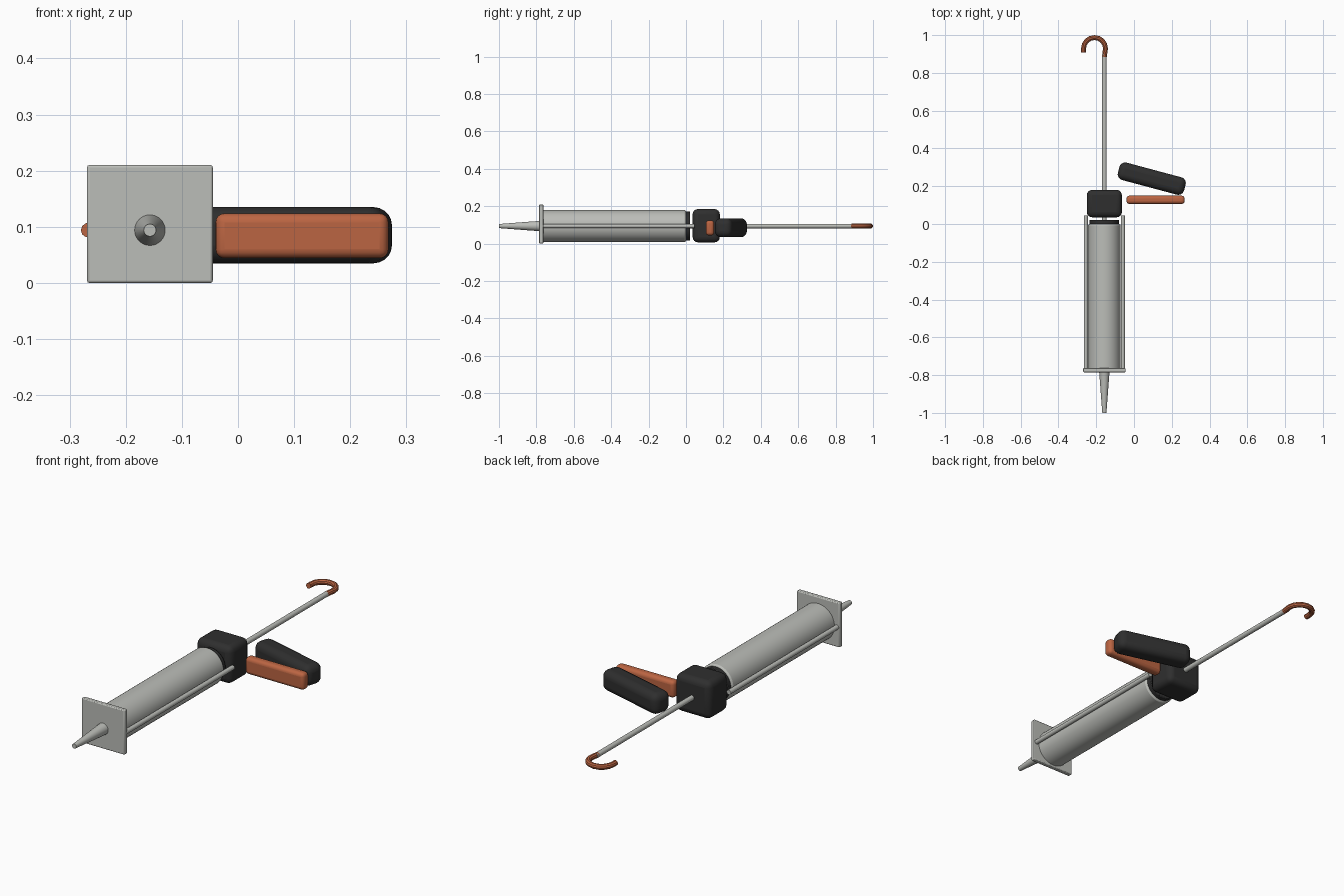
import bpy, math
from mathutils import Vector

if "Cube" in bpy.data.objects:
    bpy.data.objects.remove(bpy.data.objects["Cube"])

AX, AZ = -0.157, 0.094      # long axis of the tool


def material(name, rgb):
    m = bpy.data.materials.new(name)
    m.diffuse_color = (*rgb, 1)
    m.use_nodes = True
    m.node_tree.nodes["Principled BSDF"].inputs["Base Color"].default_value = m.diffuse_color
    return m


METAL = material("light grey metal", (0.50, 0.51, 0.48))
DARK = material("charcoal plastic", (0.028, 0.028, 0.028))
ORANGE = material("burnt orange plastic", (0.50, 0.13, 0.055))


def finish(ob, name, mat, bevel=0, segments=3):
    ob.name = name
    ob.data.materials.append(mat)
    bpy.ops.object.shade_smooth_by_angle(angle=math.radians(35))
    if bevel:
        b = ob.modifiers.new("Rounded edges", 'BEVEL')
        b.width, b.segments = bevel, segments
        b.limit_method = 'ANGLE'
        b.angle_limit = math.radians(40)
    return ob


def box(name, centre, size, mat, bevel, segments=3, turn=0):
    bpy.ops.mesh.primitive_cube_add(size=1, location=centre, rotation=(0, 0, turn))
    ob = bpy.context.object
    ob.scale = size
    bpy.ops.object.transform_apply(location=False, rotation=False, scale=True)
    return finish(ob, name, mat, bevel, segments)


def bar(name, x, y0, y1, r0, r1, mat, sides=32, bevel=0):
    # Round bar or cone running along y, radius r0 at y0 and r1 at y1
    bpy.ops.mesh.primitive_cone_add(vertices=sides, radius1=r1, radius2=r0, depth=y1 - y0,
                                    location=(x, (y0 + y1) / 2, AZ),
                                    rotation=(math.pi / 2, 0, 0))
    return finish(bpy.context.object, name, mat, bevel, 2)


# Barrel, nozzle, collar and plunger rod
bar("barrel", AX, -0.77, 0.0, 0.086, 0.086, METAL, 48, 0.008)
bar("nozzle", AX, -1.0, -0.775, 0.011, 0.028, METAL)
bar("rear_collar", AX, -0.02, 0.022, 0.078, 0.078, DARK, 48, 0.003)
bar("plunger_rod", AX, 0.0, 0.90, 0.012, 0.012, METAL, 20)

# Frame: front plate and two side rails
box("front_plate", (AX, -0.774, 0.105), (0.224, 0.022, 0.21), METAL, 0.004, 2)
for side, label in ((-1, "left"), (1, "right")):
    bar(label + "_rail", AX + side * 0.098, -0.77, 0.045, 0.011, 0.011, METAL, 20)

# Body, grip and trigger
box("body_block", (AX, 0.108, 0.096), (0.186, 0.145, 0.178), DARK, 0.028, 4)
box("grip", (0.094, 0.24, 0.085), (0.363, 0.095, 0.10), DARK, 0.032, 5, math.radians(-15))
box("trigger", (0.114, 0.128, 0.084), (0.308, 0.044, 0.08), ORANGE, 0.016, 4)

# Hooked pull handle at the rod end
cx, cy, rad = -0.209, 0.929, 0.058
path = [Vector((AX, 0.885, AZ))]
for i in range(9):
    a = math.radians(180 * i / 8)
    path.append(Vector((cx + rad * math.cos(a), cy + rad * math.sin(a), AZ)))
path.append(Vector((cx - rad, 0.908, AZ)))
curve = bpy.data.curves.new("pull_hook", 'CURVE')
curve.dimensions = '3D'
curve.bevel_depth = 0.0130
curve.bevel_resolution = 3
curve.use_fill_caps = True
spline = curve.splines.new('POLY')
spline.points.add(len(path) - 1)
for p, v in zip(spline.points, path):
    p.co = (*v, 1)
hook = bpy.data.objects.new("pull_hook", curve)
bpy.context.collection.objects.link(hook)
bpy.ops.object.select_all(action='DESELECT')
hook.select_set(True)
bpy.context.view_layer.objects.active = hook
bpy.ops.object.convert(target='MESH')
finish(bpy.context.object, "pull_hook", ORANGE)
